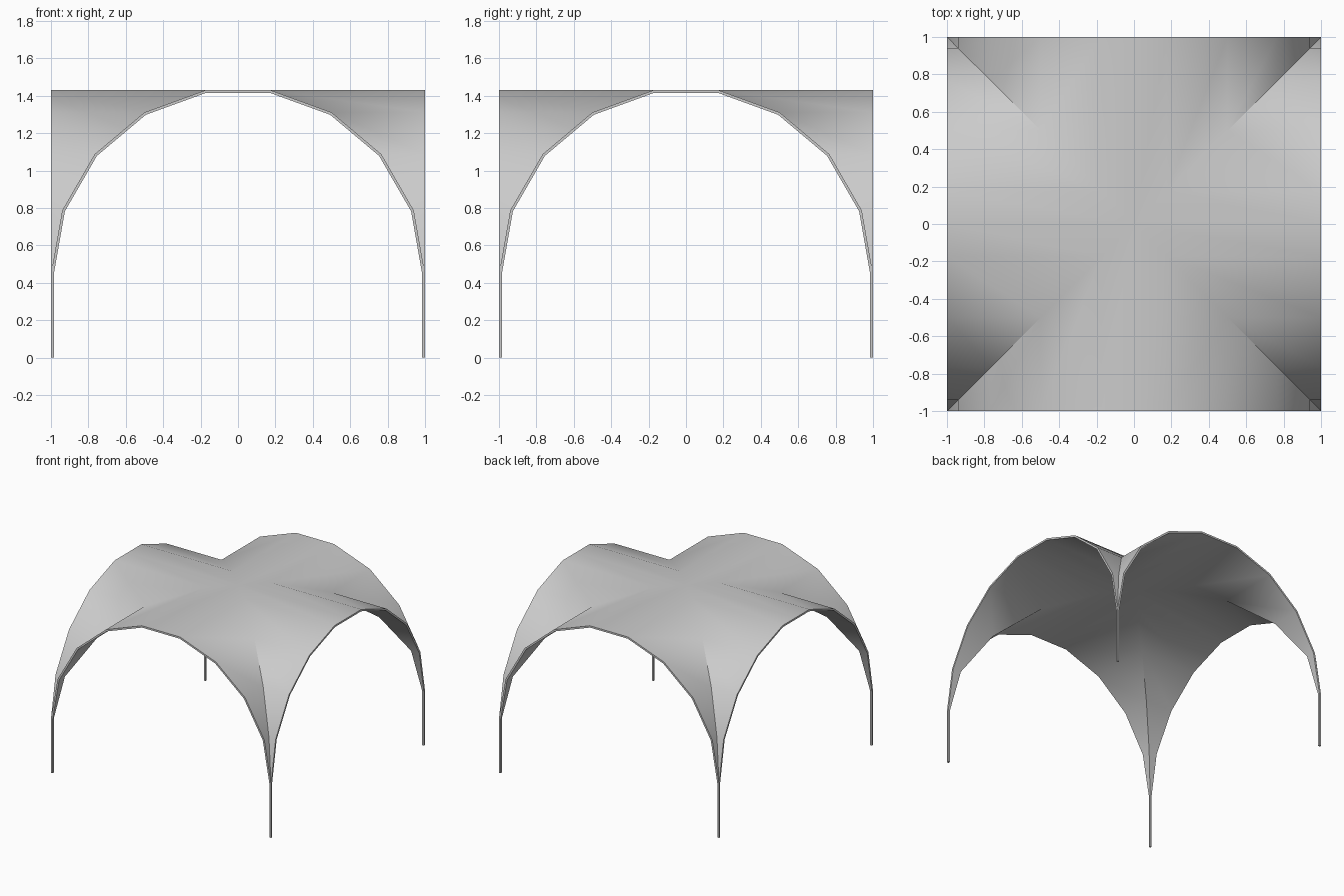
import bpy, bmesh
from math import cos, sin, pi, radians
from mathutils import Matrix

if "Cube" in bpy.data.objects:
    bpy.data.objects.remove(bpy.data.objects["Cube"])

T = 0.015        # shell thickness
SPRING = 0.445   # height where the arches start
SEGS = 9         # arch segments


def arch(r):
    """Half-circle profile (x, z), with an extra point in the middle of the flat crown."""
    pts = [(-r * cos(pi * i / SEGS), SPRING + r * sin(pi * i / SEGS)) for i in range(SEGS + 1)]
    pts.insert(SEGS // 2 + 1, (0.0, pts[SEGS // 2][1]))
    return pts


def add_web(bm):
    """Front quarter of the groin vault: arch at y=-1 swept back to the diagonals."""
    outer, inner = arch(1.0), arch(1.0 - T)
    rows = []
    for prof in (outer, inner):
        rows.append([bm.verts.new((x, -1, z)) for x, z in prof])
        rows.append([bm.verts.new((x, -abs(x), z)) for x, z in prof])
    of, ob, nf, nb = rows
    n = len(outer)
    for i in range(n - 1):
        j = i + 1
        bm.faces.new((of[i], of[j], ob[j], ob[i]))   # top skin
        bm.faces.new((nf[j], nf[i], nb[i], nb[j]))   # underside
        bm.faces.new((of[j], of[i], nf[i], nf[j]))   # rim of the open arch
    for i in (0, n - 1):
        bm.faces.new((of[i], nf[i], nb[i], ob[i]))   # springing


def finish(name, bm):
    bmesh.ops.remove_doubles(bm, verts=bm.verts, dist=1e-4)
    bmesh.ops.recalc_face_normals(bm, faces=bm.faces)
    me = bpy.data.meshes.new(name)
    bm.to_mesh(me)
    bm.free()
    ob = bpy.data.objects.new(name, me)
    bpy.context.collection.objects.link(ob)
    return ob


# Vault canopy: four identical webs meeting on the diagonals
bm = bmesh.new()
for k in range(4):
    before = set(bm.verts)
    add_web(bm)
    new = [v for v in bm.verts if v not in before]
    bmesh.ops.rotate(bm, verts=new, cent=(0, 0, 0), matrix=Matrix.Rotation(k * pi / 2, 3, 'Z'))
canopy = finish("vault_canopy", bm)
bpy.context.view_layer.objects.active = canopy
canopy.select_set(True)
bpy.ops.object.shade_smooth_by_angle(angle=radians(30))

# Slim square posts under the four corners
for sx, nx in ((-1, "left"), (1, "right")):
    for sy, ny in ((-1, "front"), (1, "back")):
        bm = bmesh.new()
        bmesh.ops.create_cube(bm, size=1, matrix=Matrix.Translation(
            (sx * (1 - T / 2), sy * (1 - T / 2), SPRING / 2)) @ Matrix.Diagonal((T, T, SPRING, 1)))
        finish(f"{ny}_{nx}_post", bm)
